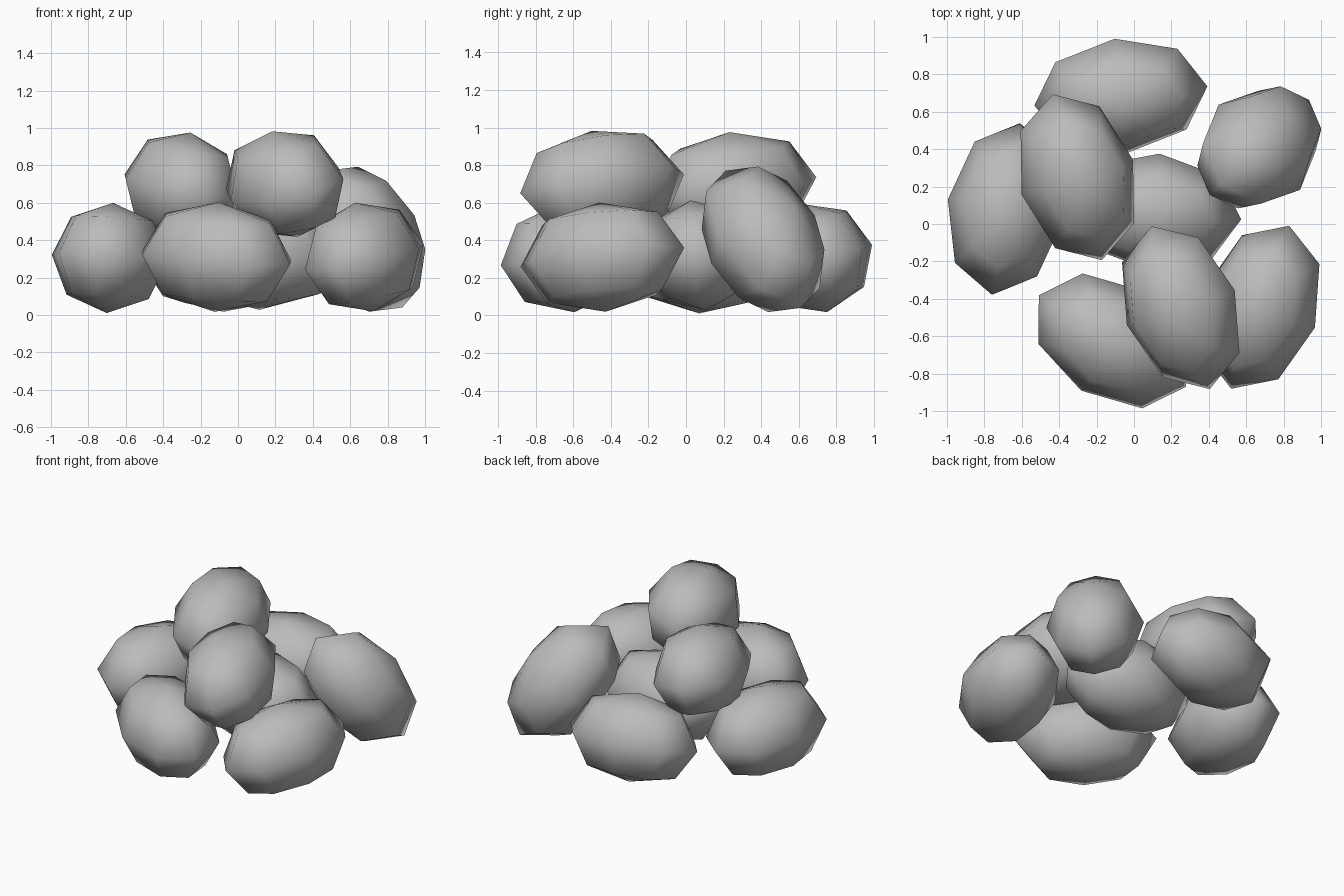
import bpy
import bmesh
from math import radians, sin, cos
from mathutils import Matrix, Vector

if "Cube" in bpy.data.objects:
    bpy.data.objects.remove(bpy.data.objects["Cube"], do_unlink=True)

# Plain grey stone
stone = bpy.data.materials.new("grey_stone")
stone.use_nodes = True
grey = (0.5, 0.5, 0.5, 1)
stone.diffuse_color = grey
stone.node_tree.nodes["Principled BSDF"].inputs["Base Color"].default_value = grey

HALF_SIZE = (0.315, 0.465, 0.295)  # width, length, height


def add_stone(name, centre, long_axis, roll):
    """Low-poly ellipsoid pointing along long_axis and rolled about it."""
    tip = Vector(long_axis).normalized()
    side = tip.cross(Vector((0, 0, 1))).normalized()
    up = side.cross(tip)
    a = radians(roll)
    side, up = side * cos(a) + up * sin(a), up * cos(a) - side * sin(a)
    turn = Matrix((side, tip, up)).transposed().to_4x4()

    bm = bmesh.new()
    bmesh.ops.create_uvsphere(bm, u_segments=8, v_segments=4, radius=1)
    bmesh.ops.scale(bm, vec=HALF_SIZE, verts=bm.verts)
    for face in bm.faces:
        face.smooth = True
    mesh = bpy.data.meshes.new(name)
    bm.to_mesh(mesh)
    bm.free()
    mesh.materials.append(stone)

    obj = bpy.data.objects.new(name, mesh)
    obj.matrix_world = Matrix.Translation(centre) @ turn
    bpy.context.collection.objects.link(obj)


# Bottom layer
add_stone("front_stone", (-0.115, -0.625, 0.31), (0.395, -0.245, -0.04), -4)
add_stone("front_left_stone", (0.675, -0.445, 0.31), (0.155, 0.435, 0.05), 8)
add_stone("right_stone", (-0.685, 0.08, 0.305), (0.075, 0.46, -0.02), -3)
add_stone("back_stone", (-0.07, 0.685, 0.305), (0.455, 0.05, 0), -13)
add_stone("middle_stone", (0.11, 0.065, 0.32), (0.465, -0.04, 0), -8)
# Leaning stone
add_stone("leaning_stone", (0.67, 0.41, 0.405), (-0.45, -0.43, 0.79), 0)
# Top layer
add_stone("top_front_stone", (0.25, -0.447, 0.7), (-0.155, 0.435, 0.05), 16)
add_stone("top_back_stone", (-0.303, 0.25, 0.685), (-0.13, 0.44, 0.05), -8)
